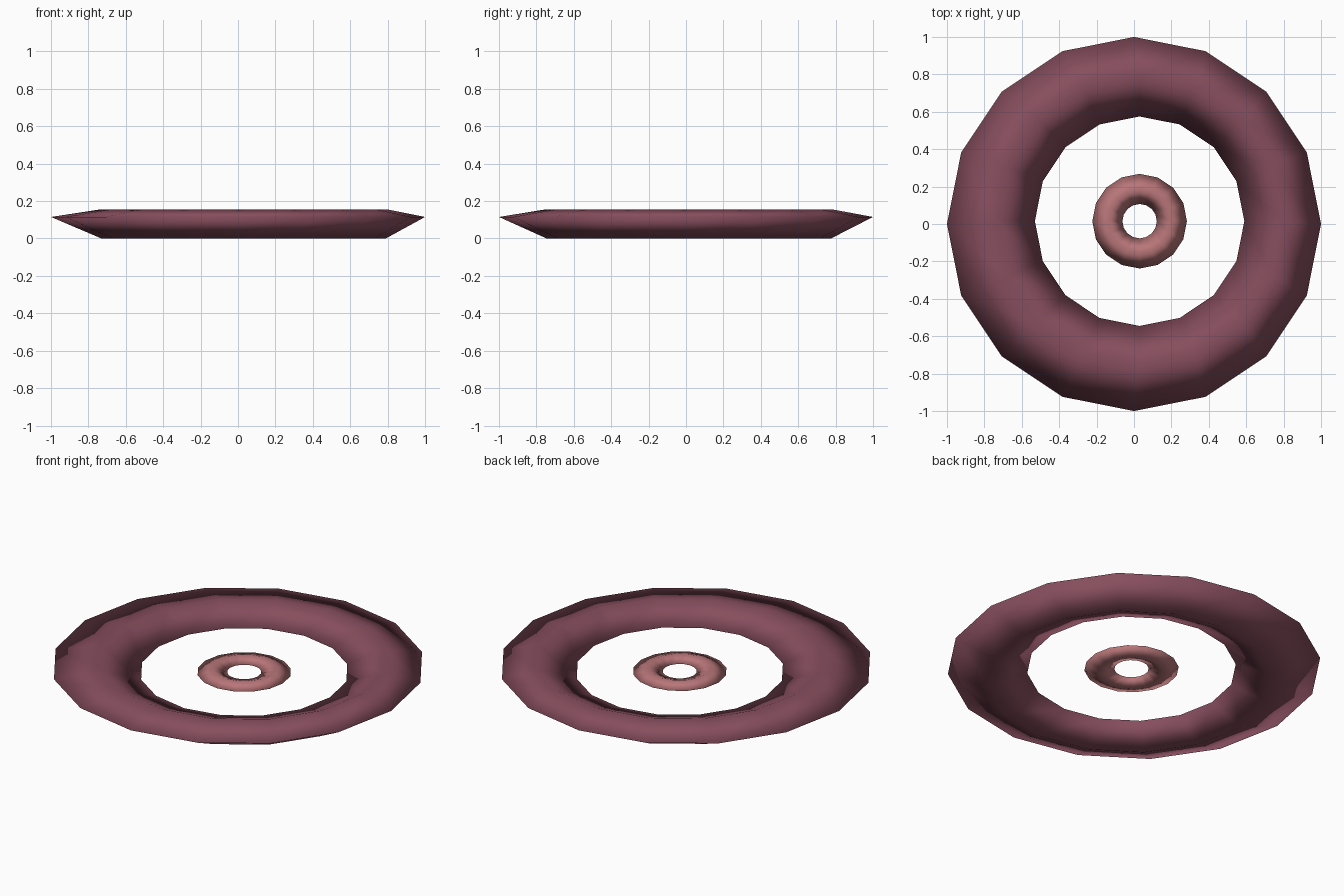
import bpy, bmesh
from math import cos, sin, pi

if "Cube" in bpy.data.objects:
    bpy.data.objects.remove(bpy.data.objects["Cube"])

SIDES = 16
OFF = (0.03, 0.015)   # inner loops sit slightly off centre


def material(name, rgb):
    m = bpy.data.materials.new(name)
    m.diffuse_color = (*rgb, 1.0)
    m.use_nodes = True
    m.node_tree.nodes["Principled BSDF"].inputs["Base Color"].default_value = m.diffuse_color
    return m


def ring(name, profile, mat):
    """Closed ring; profile points are (radius, z, centre)."""
    bm = bmesh.new()
    loops = []
    for r, z, (cx, cy) in profile:
        loops.append([bm.verts.new((cx + r * cos(2 * pi * i / SIDES),
                                    cy + r * sin(2 * pi * i / SIDES), z))
                      for i in range(SIDES)])
    for a, b in zip(loops, loops[1:] + loops[:1]):
        for i in range(SIDES):
            j = (i + 1) % SIDES
            bm.faces.new((a[i], a[j], b[j], b[i])).smooth = True
    bmesh.ops.recalc_face_normals(bm, faces=bm.faces)
    me = bpy.data.meshes.new(name)
    bm.to_mesh(me)
    bm.free()
    me.materials.append(mat)
    ob = bpy.data.objects.new(name, me)
    bpy.context.collection.objects.link(ob)
    return ob


# Wide outer ring: rim, top ridge, hole edge, bottom ridge
ring("outer_ring",
     [(1.0, 0.115, (0, 0)), (0.77, 0.155, OFF), (0.56, 0.08, OFF), (0.76, 0.0, OFF)],
     material("dark_rose", (0.24, 0.075, 0.11)))

# Small thin ring in the middle
ring("inner_ring",
     [(0.253, 0.08, OFF), (0.17, 0.105, OFF), (0.092, 0.08, OFF), (0.17, 0.055, OFF)],
     material("light_rose", (0.48, 0.18, 0.19)))
